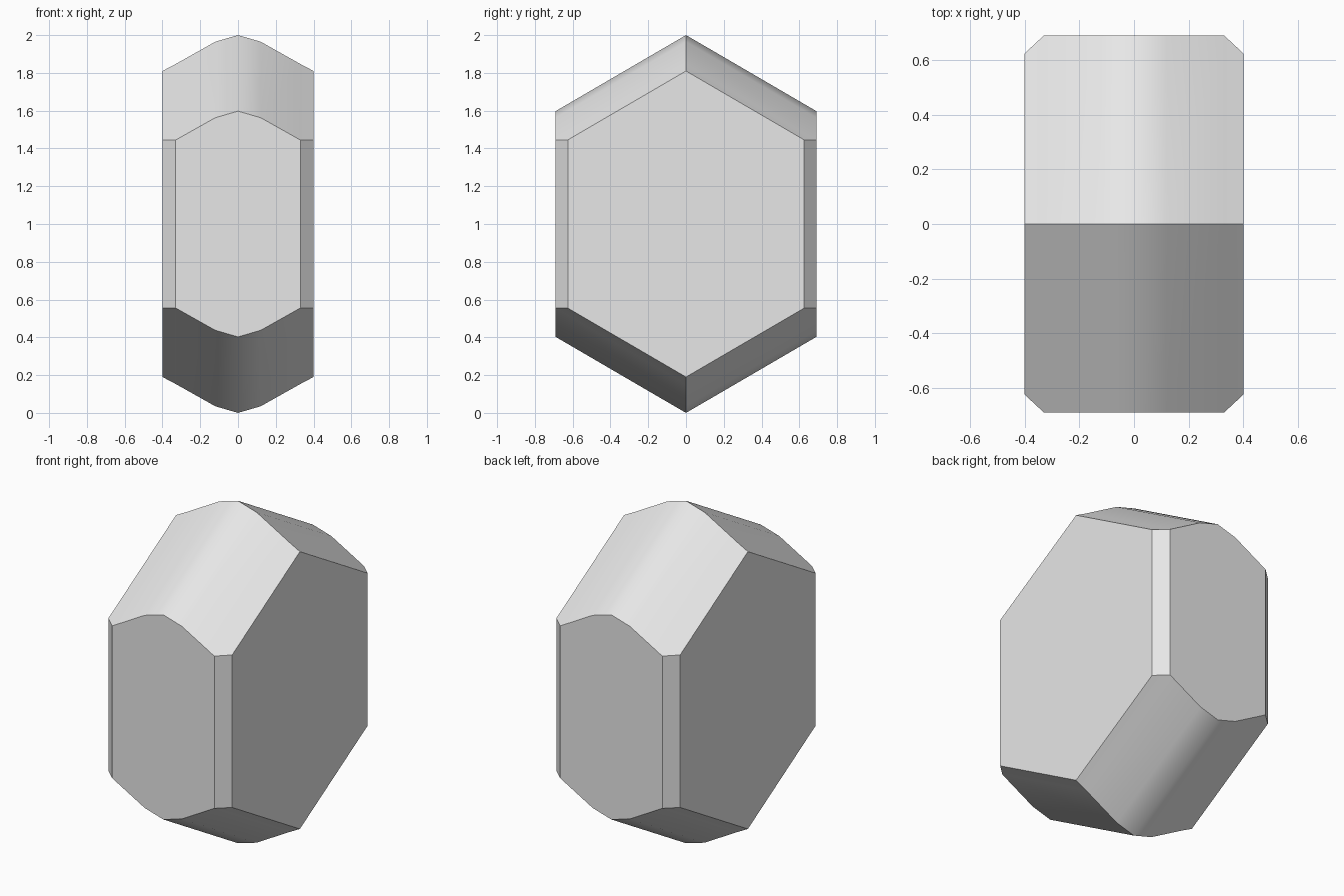
import bpy
import bmesh
import math

cube = bpy.data.objects.get("Cube")
if cube:
    bpy.data.objects.remove(cube, do_unlink=True)

# Plain grey material
grey = bpy.data.materials.new("light grey")
grey.use_nodes = True
colour = (0.8, 0.8, 0.8, 1.0)
grey.diffuse_color = colour
grey.node_tree.nodes["Principled BSDF"].inputs["Base Color"].default_value = colour

SLOPE = 0.583   # fall of the roof from ridge to front and back
MIDDLE = 1.0    # height of the centre

# Half of the section across the width: x, half depth, ridge height above middle
half = [(0.4, 0.625, 0.81), (0.33, 0.69, 0.847), (0.12, 0.69, 0.965)]
sections = [(-x, w, h) for x, w, h in half] + [(0, 0.69, 1.0)] + half[::-1]

# Loft one hexagon through each section
bm = bmesh.new()
rings = []
for x, w, h in sections:
    eave = h - SLOPE * w
    outline = [(0, h), (w, eave), (w, -eave), (0, -h), (-w, -eave), (-w, eave)]
    rings.append([bm.verts.new((x, y, MIDDLE + z)) for y, z in outline])
for a, b in zip(rings, rings[1:]):
    for i in range(len(a)):
        j = (i + 1) % len(a)
        bm.faces.new((a[i], a[j], b[j], b[i]))
bm.faces.new(rings[0])
bm.faces.new(rings[-1])
bmesh.ops.recalc_face_normals(bm, faces=bm.faces)

mesh = bpy.data.meshes.new("hexagonal_block")
bm.to_mesh(mesh)
bm.free()
mesh.materials.append(grey)
block = bpy.data.objects.new("hexagonal_block", mesh)
bpy.context.collection.objects.link(block)

# Soft crowned rims, crisp corners
bpy.ops.object.select_all(action='DESELECT')
block.select_set(True)
bpy.context.view_layer.objects.active = block
bpy.ops.object.shade_smooth_by_angle(angle=math.radians(30))
